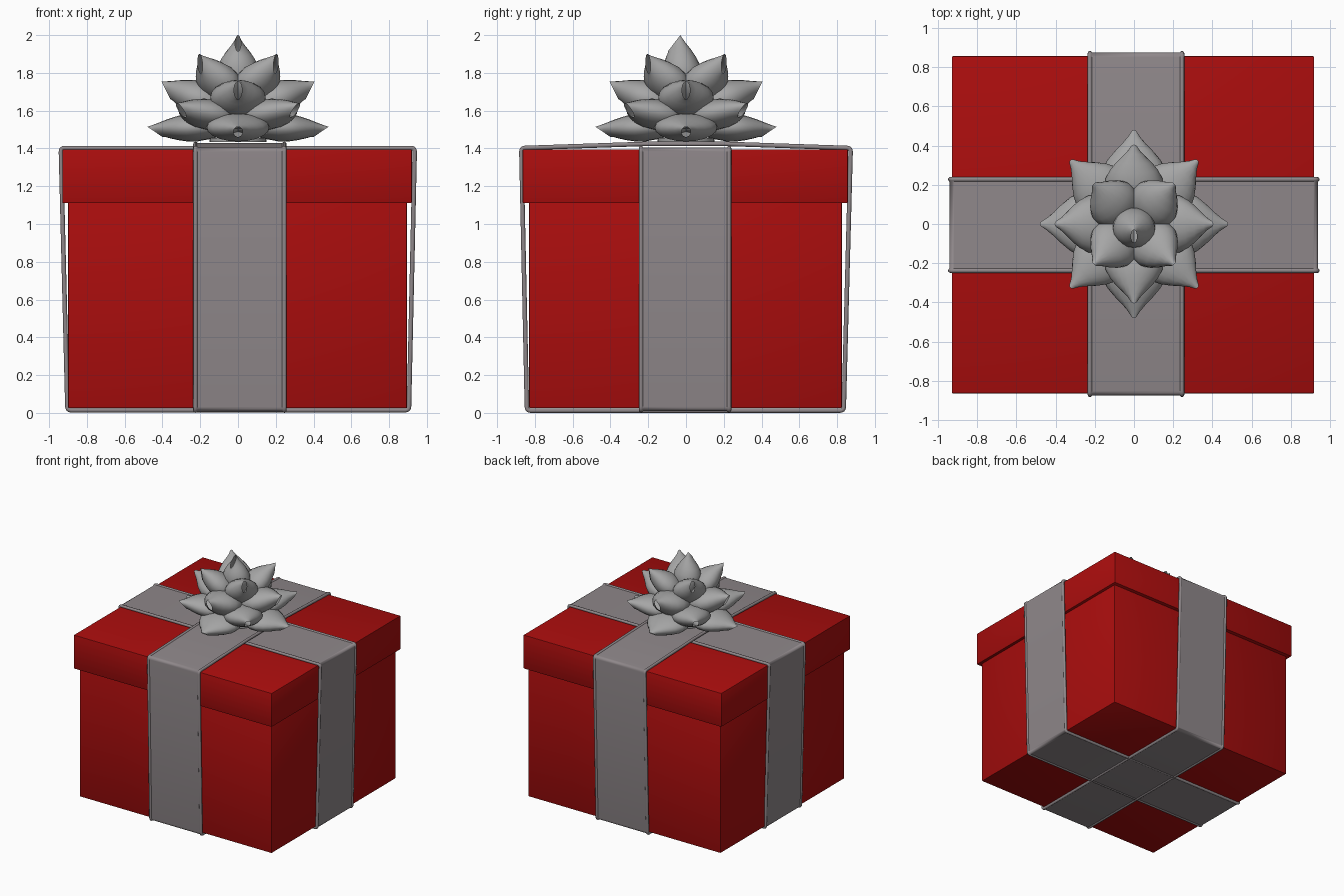
import bpy, bmesh, math
from mathutils import Vector

if "Cube" in bpy.data.objects:
    bpy.data.objects.remove(bpy.data.objects["Cube"])


def material(name, rgb):
    m = bpy.data.materials.new(name)
    m.diffuse_color = (*rgb, 1)
    m.use_nodes = True
    m.node_tree.nodes["Principled BSDF"].inputs["Base Color"].default_value = m.diffuse_color
    return m


RED = material("red_card", (0.40, 0.004, 0.004))
RIBBON = material("ribbon_grey", (0.275, 0.245, 0.255))
BOW = material("bow_silver", (0.38, 0.38, 0.38))


def finish(name, bm, mat, angle=40):
    bmesh.ops.recalc_face_normals(bm, faces=bm.faces)
    me = bpy.data.meshes.new(name)
    bm.to_mesh(me)
    bm.free()
    ob = bpy.data.objects.new(name, me)
    bpy.context.collection.objects.link(ob)
    me.materials.append(mat)
    bpy.ops.object.select_all(action='DESELECT')
    bpy.context.view_layer.objects.active = ob
    ob.select_set(True)
    bpy.ops.object.shade_smooth_by_angle(angle=math.radians(angle))
    return ob


def box(name, lo, hi, mat):
    bm = bmesh.new()
    bmesh.ops.create_cube(bm, size=1)
    for v in bm.verts:
        v.co = [(a + b) / 2 + c * (b - a) for a, b, c in zip(lo, hi, v.co)]
    bmesh.ops.bevel(bm, geom=bm.edges[:], offset=0.006, segments=2,
                    affect='EDGES', profile=0.5)
    return finish(name, bm, mat)


def skin(bm, rings, close_path, close_ring=True):
    n = len(rings[0])
    for i in range(len(rings) if close_path else len(rings) - 1):
        a, b = rings[i], rings[(i + 1) % len(rings)]
        for j in range(n if close_ring else n - 1):
            k = (j + 1) % n
            bm.faces.new((a[j], a[k], b[k], b[j]))


def round_path(pts, r=0.02, steps=4):
    # replace each corner of a closed path with a small curve
    out = []
    for i, p in enumerate(pts):
        p = Vector(p)
        a = p + (Vector(pts[i - 1]) - p).normalized() * r
        b = p + (Vector(pts[(i + 1) % len(pts)]) - p).normalized() * r
        for s in range(steps + 1):
            t = s / steps
            out.append(a * (1 - t) ** 2 + p * 2 * t * (1 - t) + b * t * t)
    return out


def ribbon(name, pts, lo, hi, place):
    # flat band with a round bead along both edges, swept round the box
    r, t = 0.012, 0.004
    a0 = math.asin(t / r)
    section = []
    for c, base in ((hi - r, 0), (lo + r, math.pi)):
        for k in range(9):
            a = base - (math.pi - a0) + k * 2 * (math.pi - a0) / 8
            section.append((c + r * math.cos(a), r * math.sin(a)))
    path = round_path(pts)
    bm = bmesh.new()
    rings = []
    for i, p in enumerate(path):
        d = (path[(i + 1) % len(path)] - path[i - 1]).normalized()
        nrm = Vector((d.y, -d.x))
        rings.append([bm.verts.new(place(s, p + nrm * h)) for s, h in section])
    skin(bm, rings, True)
    return finish(name, bm, RIBBON, 50)


# petal profile: position along axis, width factor, height factor
PROFILE = [(0, .35, .35), (.15, .62, .62), (.3, .85, .85), (.45, .99, 1),
           (.58, .97, .97), (.7, .8, .82), (.8, .6, .66), (.9, .36, .48),
           (.96, .22, .4), (1, .14, .36)]


def petal(name, az, base_z, tip_r, tip_z, w, h):
    # folded ribbon cone with a slanted teardrop opening under its tip
    out = Vector((math.cos(az), math.sin(az), 0))
    base = Vector((0, 0, base_z))
    axis = out * tip_r + Vector((0, 0, tip_z - base_z))
    length = axis.length
    d = axis.normalized()
    side = Vector((-out.y, out.x, 0))
    up = d.cross(side)
    bm = bmesh.new()
    rings = []
    for t, fw, fh in PROFILE:
        ring = []
        for k in range(20):
            a = 2 * math.pi * k / 20
            pull = 0.08 * t ** 4 * (1 - math.sin(a)) / 2
            ring.append(bm.verts.new(base + d * (length * t - pull)
                        + side * (w * fw * math.cos(a))
                        + up * (h * fh * math.sin(a) - h * .36 * t ** 3)))
        rings.append(ring)
    skin(bm, rings, False)
    return finish(name, bm, BOW, 60)


# box and lid
box("box_body", (-0.90, -0.83, 0.025), (0.895, 0.825, 1.15), RED)
box("box_lid", (-0.93, -0.865, 1.11), (0.92, 0.857, 1.395), RED)

# two crossing ribbons; the front-to-back one rises over the other
ribbon("ribbon_side_to_side",
       [(-0.903, 0.014), (0.905, 0.014), (0.936, 1.402), (-0.938, 1.402)],
       -0.25, 0.24, lambda s, p: (p.x, s, p.y))
ribbon("ribbon_front_to_back",
       [(-0.842, 0.012), (0.835, 0.012), (0.872, 1.402), (0.22, 1.424),
        (-0.22, 1.424), (-0.872, 1.402)],
       -0.237, 0.257, lambda s, p: (s, p.x, p.y))

# bow: layers of petals, then one upright loop
#          name      turn  base  tip_r tip_z width height
LAYERS = [("bottom", 0, 1.515, 0.48, 1.515, 0.17, 0.075),
          ("lower", 45, 1.53, 0.46, 1.64, 0.15, 0.08),
          ("middle", 0, 1.58, 0.405, 1.755, 0.15, 0.095),
          ("upper", 45, 1.62, 0.29, 1.90, 0.13, 0.09)]
for name, turn, bz, tr, tz, w, h in LAYERS:
    for i in range(4):
        petal(f"bow_{name}_petal_{i + 1}", math.radians(turn + 90 * i),
              bz, tr, tz, w, h)
petal("bow_centre_loop", math.radians(-90), 1.62, 0.03, 2.0, 0.11, 0.1)

# disc that holds the bow on the ribbon
bm = bmesh.new()
bmesh.ops.create_cone(bm, cap_ends=True, segments=24, radius1=0.15,
                      radius2=0.15, depth=0.02)
bmesh.ops.translate(bm, verts=bm.verts, vec=(0, 0, 1.445))
finish("bow_base", bm, BOW)
